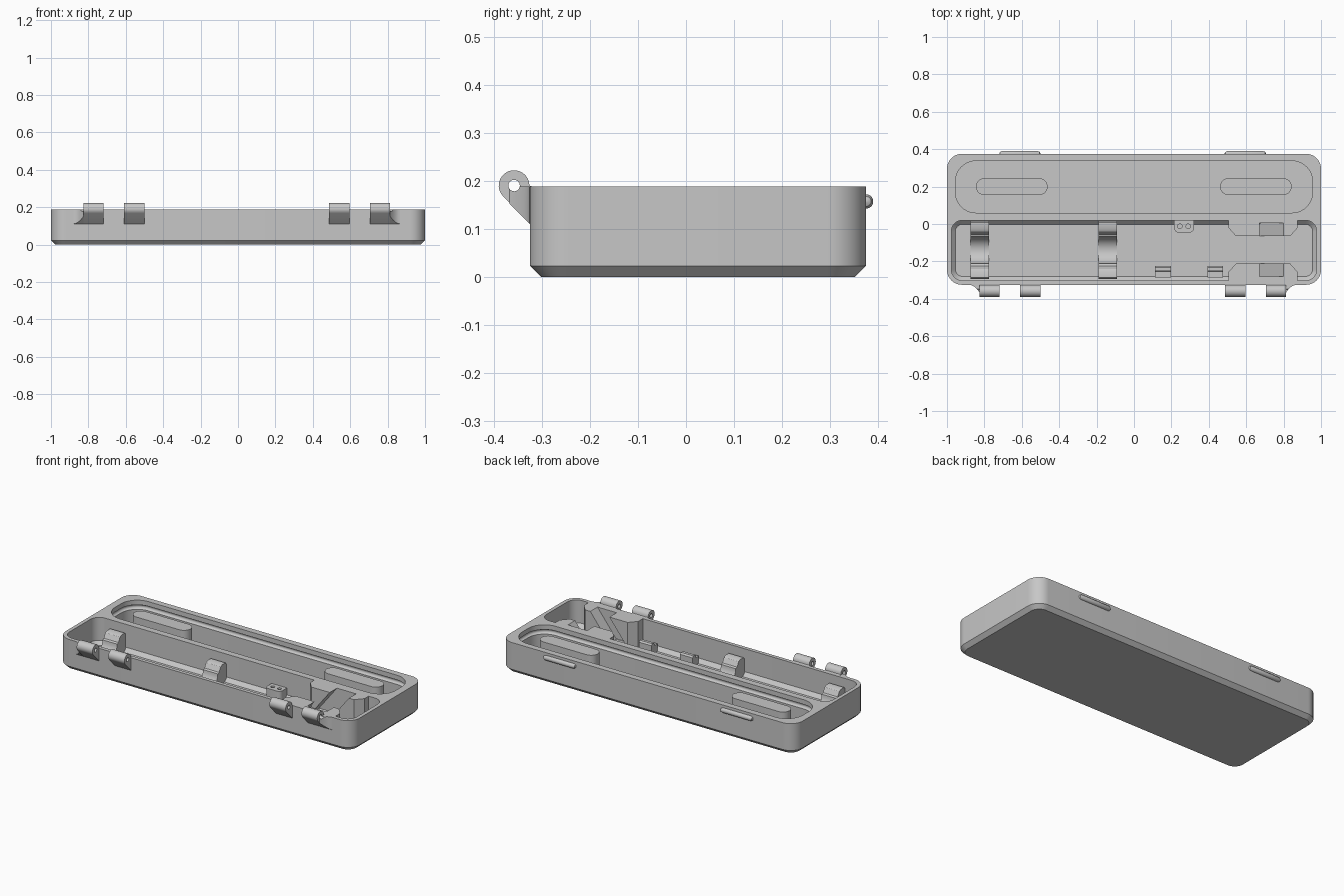
import bpy, bmesh, math

if "Cube" in bpy.data.objects:
    bpy.data.objects.remove(bpy.data.objects["Cube"])

grey = bpy.data.materials.new("plain grey")
grey.use_nodes = True
grey.diffuse_color = (0.57, 0.57, 0.57, 1)
grey.node_tree.nodes["Principled BSDF"].inputs["Base Color"].default_value = grey.diffuse_color


def loft(name, rings):
    """Skin a stack of closed rings and cap both ends."""
    bm = bmesh.new()
    rows = [[bm.verts.new(p) for p in ring] for ring in rings]
    n = len(rows[0])
    for a, b in zip(rows, rows[1:]):
        for i in range(n):
            j = (i + 1) % n
            bm.faces.new((a[i], a[j], b[j], b[i]))
    bm.faces.new(rows[0])
    bm.faces.new(rows[-1])
    bmesh.ops.recalc_face_normals(bm, faces=bm.faces)
    mesh = bpy.data.meshes.new(name)
    bm.to_mesh(mesh)
    bm.free()
    mesh.materials.append(grey)
    obj = bpy.data.objects.new(name, mesh)
    bpy.context.collection.objects.link(obj)
    return obj


def rounded(x0, x1, y0, y1, r, z, inset=0, n=10):
    """Rounded rectangle ring at height z."""
    x0, x1, y0, y1, r = x0 + inset, x1 - inset, y0 + inset, y1 - inset, max(r - inset, 0.01)
    centres = [(x1 - r, y1 - r), (x0 + r, y1 - r), (x0 + r, y0 + r), (x1 - r, y0 + r)]
    return [(cx + r * math.cos(a), cy + r * math.sin(a), z)
            for q, (cx, cy) in enumerate(centres)
            for a in [(q + i / n) * math.pi / 2 for i in range(n + 1)]]


def slab(name, box, r, levels):
    """Rounded block whose outline is inset by the given amount at each height."""
    return loft(name, [rounded(*box, r, z, inset) for z, inset in levels])


def along_x(name, profile, x0, x1):
    return loft(name, [[(x, y, z) for y, z in profile] for x in (x0, x1)])


def along_z(name, plan, z0, z1):
    return loft(name, [[(x, y, z) for x, y in plan] for z in (z0, z1)])


def cut(obj, *cutters):
    for c in cutters:
        mod = obj.modifiers.new("cut", "BOOLEAN")
        mod.operation, mod.solver, mod.object = "DIFFERENCE", "EXACT", c
        bpy.context.view_layer.objects.active = obj
        bpy.ops.object.modifier_apply(modifier=mod.name)
        bpy.data.objects.remove(c)


def arc(cx, cy, r, a0, a1, n=16):
    angles = [math.radians(a0 + (a1 - a0) * i / n) for i in range(n + 1)]
    return [(cx + r * math.cos(a), cy + r * math.sin(a)) for a in angles]


RIM, FLOOR, FRONT, BACK = 0.188, 0.025, -0.325, 0.375

# Case body with a chamfered bottom edge
body = slab("case_body", (-1, 1, FRONT, BACK), 0.08, [(0, 0.023), (0.023, 0), (RIM, 0)])

# Deep front compartment, leaving two facing guide blocks with a slanted groove
compartment = slab("compartment_cutter", (-0.977, 0.977, -0.302, 0.02), 0.06,
                   [(FLOOR, 0.022), (FLOOR + 0.022, 0), (0.25, 0)])
slant = [(0.695, 0.22), (0.825, 0.22), (0.66, 0.01), (0.53, 0.01)]
for wall, inner in ((0.04, -0.065), (-0.32, -0.212)):
    s = 1 if inner > wall else -1
    plan = [(0.505, wall), (0.505, inner - s * 0.045), (0.545, inner), (0.835, inner),
            (0.875, inner - s * 0.045), (0.875, wall)]
    block = along_z("guide_block_cutter", plan, 0.01, 0.3)
    cut(block, loft("groove_cutter", [[(x, y, z) for x, z in slant]
                                      for y in (inner - s * 0.07, inner + s * 0.02)]))
    cut(compartment, block)

# Back tray whose wall has a shallow round groove under the rim
groove = [(z, -d) for d, z in arc(0, 0.145, 0.014, -90, 90, 8)]
tray = slab("tray_cutter", (-0.955, 0.955, 0.06, 0.337), 0.11, [(FLOOR, 0)] + groove + [(0.25, 0)])
cut(body, compartment, tray)

# Raised oval pads in the tray
for side, x0 in (("right", -0.845), ("left", 0.46)):
    slab(side + "_tray_pad", (x0, x0 + 0.383, 0.155, 0.245), 0.045, [(0.02, 0), (0.175, 0)])

# Cradles: two posts joined by a round saddle
MID = -0.14
half = [(-0.155, 0.02), (-0.155, 0.13), (-0.147, 0.14), (-0.115, 0.14), (-0.1, 0.132), (-0.085, 0.105)]
profile = [(MID + y, z) for y, z in half + arc(0, 0.1, 0.072, 180, 360) + [(-y, z) for y, z in reversed(half)]]
for name, x in (("outer_cradle", -0.825), ("inner_cradle", -0.14)):
    along_x(name, profile, x - 0.05, x + 0.05)

# Low post with two pin holes
post = along_z("pin_post", [(0.215, 0.025), (0.215, -0.025)] + arc(0.24, -0.022, 0.025, 180, 270, 5)
               + arc(0.295, -0.022, 0.025, 270, 360, 5) + [(0.32, 0.025)], 0.015, 0.09)
cut(post, *[along_z("pin_hole_cutter", arc(x, -0.012, 0.012, 0, 345, 15), 0.05, 0.2)
            for x in (0.245, 0.29)])

# Small stepped clips beside the front wall
for i, x in enumerate((0.155, 0.435)):
    along_x("wall_clip_%d" % (i + 1),
            [(-0.285, 0.015), (-0.225, 0.015), (-0.225, 0.08), (-0.232, 0.09), (-0.25, 0.09),
             (-0.255, 0.07), (-0.285, 0.07)], x - 0.042, x + 0.042)


def drill_hinge(obj):
    cut(obj, along_x("hinge_hole_cutter", arc(-0.358, 0.19, 0.012, 0, 345, 15), -2, 2))


# Hinge knuckles on the front, with flared ribs beside the outer ones
knuckle = [(FRONT + 0.005, 0.105), (FRONT + 0.005, RIM)] + arc(-0.358, 0.19, 0.032, 0, 225)
for i, (x0, x1) in enumerate(((-0.825, -0.718), (-0.61, -0.5), (0.487, 0.597), (0.705, 0.812))):
    drill_hinge(along_x("hinge_knuckle_%d" % (i + 1), knuckle, x0, x1))
for name, x, s in (("right_hinge_flare", -0.825, -1), ("left_hinge_flare", 0.812, 1)):
    rings = []
    for i in range(7):
        d = 0.042 * (1 - i / 6) ** 2 + 0.001
        rings.append([(x + s * 0.055 * i / 6, y, z) for y, z in
                      ((FRONT, RIM), (FRONT - d, RIM), (FRONT - d, 0.11 + d), (FRONT, 0.11))])
    drill_hinge(loft(name, rings))

# Rounded latch ridges on the back
for side, x0 in (("right", -0.72), ("left", 0.485)):
    rings = []
    for t, k in ((0, 0.2), (0.004, 0.7), (0.015, 1), (0.205, 1), (0.216, 0.7), (0.22, 0.2)):
        rings.append([(x0 + t, y, z) for y, z in arc(BACK, 0.157, 0.015 * k, 0, 340, 17)])
    loft(side + "_latch_ridge", rings)

# Smooth shading with crisp edges
for obj in bpy.context.scene.objects:
    obj.select_set(obj.type == "MESH")
bpy.context.view_layer.objects.active = body
bpy.ops.object.shade_smooth_by_angle(angle=math.radians(30))
